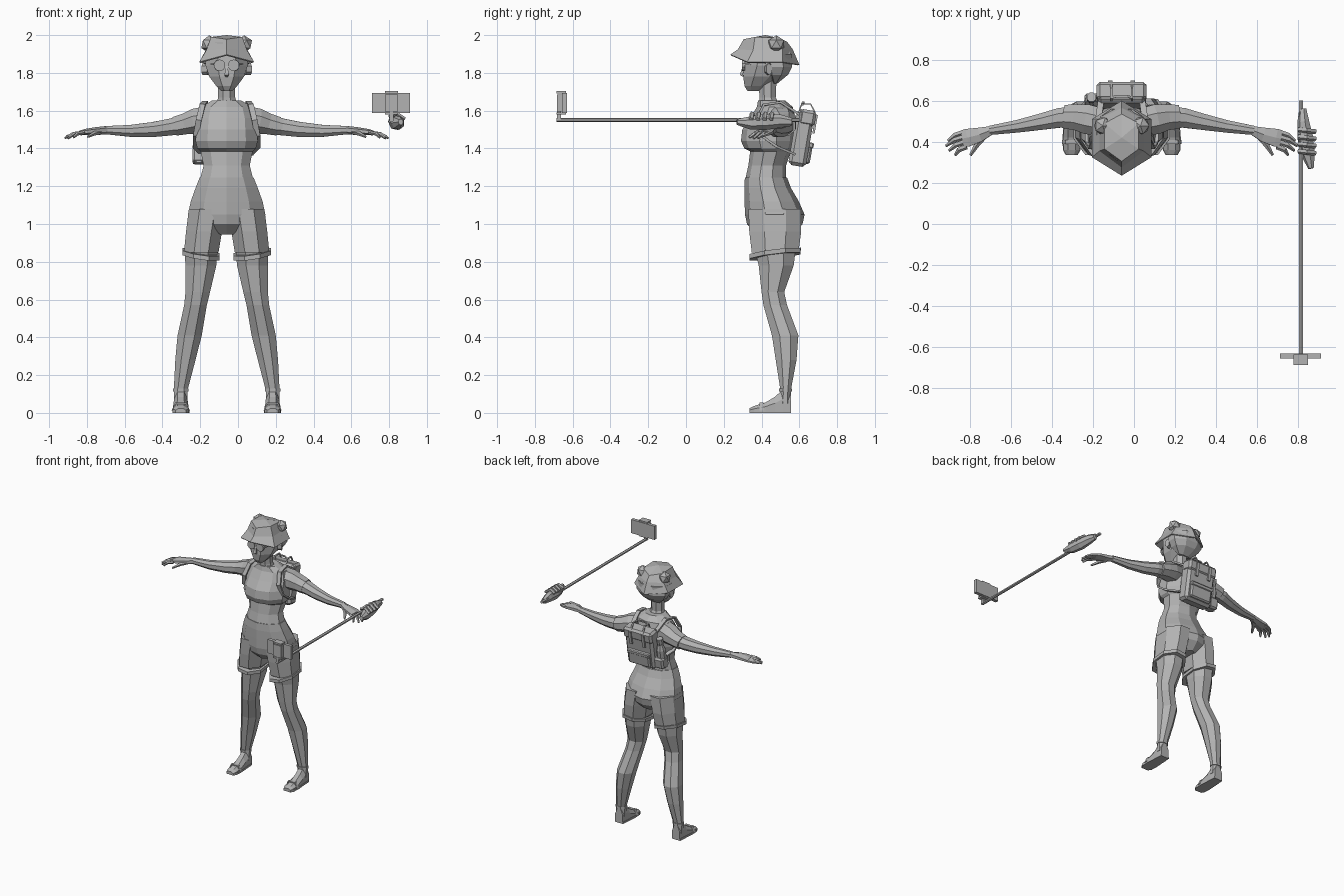
import bpy, bmesh, math
from mathutils import Vector, Matrix

CX = -0.06  # middle of the figure
grey = bpy.data.materials.new("plain grey")
grey.diffuse_color = (0.45, 0.45, 0.45, 1)


def finish(name, bm):
    bmesh.ops.recalc_face_normals(bm, faces=bm.faces[:])
    me = bpy.data.meshes.new(name)
    bm.to_mesh(me)
    bm.free()
    me.materials.append(grey)
    ob = bpy.data.objects.new(name, me)
    bpy.context.collection.objects.link(ob)
    return ob


def skin(name, rings, caps=True):
    """Bridge a list of equal-length point rings."""
    bm = bmesh.new()
    vs = [[bm.verts.new(p) for p in r] for r in rings]
    n = len(vs[0])
    for a, b in zip(vs, vs[1:]):
        for i in range(n):
            bm.faces.new((a[i], a[(i + 1) % n], b[(i + 1) % n], b[i]))
    if caps:
        bm.faces.new(vs[0])
        bm.faces.new(vs[-1])
    return finish(name, bm)


def oval(c, a, b, n):
    c, a, b = Vector(c), Vector(a), Vector(b)
    return [c + a * math.cos(t) + b * math.sin(t)
            for t in (math.tau * (i + 0.5) / n for i in range(n))]


def stack(name, rows, n=10):
    """Upright body: rows of x0, x1, y front, y back, z (optional z tilt)."""
    f = 1 / math.cos(math.pi / n)
    return skin(name, [oval(((r[0] + r[1]) / 2, (r[2] + r[3]) / 2, r[4]),
                            (abs(r[1] - r[0]) / 2 * f, 0, r[5] if len(r) > 5 else 0),
                            (0, (r[3] - r[2]) / 2 * f, r[6] if len(r) > 6 else 0), n)
                       for r in rows])


def centred(name, rows, n=10):
    return stack(name, [(CX - r[1], CX + r[1], r[2], r[3], r[0]) for r in rows], n)


def tube(name, pts, radii, n=6, ref=(1, 0, 0)):
    """Sweep along a path; radii are (along ref, across ref) pairs."""
    P = [Vector(p) for p in pts]
    rings = []
    for i, p in enumerate(P):
        t = (P[min(i + 1, len(P) - 1)] - P[max(i - 1, 0)]).normalized()
        r = Vector(ref)
        u = (r - t * r.dot(t)).normalized()
        ra = radii[i] if isinstance(radii, list) else radii
        rings.append(oval(p, u * ra[0], t.cross(u) * ra[1], n))
    return skin(name, rings)


def box(name, loc, size, bevel=0.0, tilt=0.0, pivot=None):
    bm = bmesh.new()
    bmesh.ops.create_cube(bm, size=1)
    bmesh.ops.scale(bm, vec=size, verts=bm.verts[:])
    if bevel:
        bmesh.ops.bevel(bm, geom=bm.edges[:], offset=bevel, segments=1, affect='EDGES')
    rot = Matrix.Rotation(tilt, 4, 'X')
    m = Matrix.Translation(pivot) @ rot @ Matrix.Translation(loc) if pivot else Matrix.Translation(loc) @ rot
    bm.transform(m)
    return finish(name, bm)


# Torso and neck: z, half width, front, back
centred("torso", [(1.24, .14, .32, .525), (1.31, .122, .335, .525), (1.385, .138, .345, .55),
                  (1.40, .155, .315, .56), (1.44, .165, .298, .57), (1.50, .16, .305, .575),
                  (1.56, .155, .345, .575), (1.62, .135, .38, .56), (1.655, .075, .385, .52)])
centred("neck", [(1.62, .06, .39, .50), (1.67, .045, .39, .475), (1.78, .045, .38, .48)], 8)
centred("shorts_waist", [(1.245, .143, .317, .53), (1.19, .165, .315, .55), (1.12, .19, .317, .59),
                         (1.05, .205, .32, .62), (1.0, .18, .33, .61), (.945, .05, .38, .56)])

# Head, hair and face
centred("head", [(1.705, .03, .325, .395), (1.73, .055, .31, .43), (1.78, .092, .303, .50),
                 (1.84, .112, .305, .55), (1.90, .112, .31, .555), (1.94, .09, .33, .53)], 8)
centred("hair", [(1.745, .05, .46, .485), (1.79, .10, .42, .54), (1.83, .122, .41, .56),
                 (1.90, .122, .38, .56)], 8)
tube("nose", [(CX, .305, 1.835), (CX, .293, 1.79), (CX, .31, 1.778)],
     [(.008, .006), (.016, .012), (.008, .004)], 4)
for s in (-1, 1):
    tube("glasses_lens", [(CX + s * .037, .312, 1.84), (CX + s * .037, .296, 1.84)], (.031, .031), 10)
    tube("glasses_arm", [(CX + s * .066, .305, 1.845), (CX + s * .116, .42, 1.85)], (.005, .005), 4, (0, 0, 1))
    tube("ear", [(CX + s * .10, .43, 1.82), (CX + s * .128, .44, 1.82)], (.018, .032), 6, (0, 1, 0))

# Pointed six-sided bucket hat
def hexagon(w, front, side_f, side_b, back):
    return [(CX, *front), (CX + w, *side_f), (CX + w, *side_b),
            (CX, *back), (CX - w, *side_b), (CX - w, *side_f)]


brim = hexagon(.145, (.235, 1.897), (.325, 1.858), (.51, 1.858), (.60, 1.843))
base = hexagon(.108, (.275, 1.925), (.355, 1.92), (.51, 1.925), (.565, 1.925))
crown = hexagon(.083, (.305, 1.978), (.365, 1.99), (.49, 1.985), (.535, 1.965))
hat = skin("hat", [brim, base, crown, [(CX, .42, 2.0)] * 6], caps=False)
bm = bmesh.new()
bm.from_mesh(hat.data)
bmesh.ops.remove_doubles(bm, verts=bm.verts[:], dist=.0005)
bm.to_mesh(hat.data)
bm.free()
m = hat.modifiers.new("thickness", 'SOLIDIFY')
m.thickness = .008
for s in (-1, 1):
    bm = bmesh.new()
    bmesh.ops.create_icosphere(bm, subdivisions=1, radius=.047)
    bm.transform(Matrix.Translation((CX + s * .092, .478, 1.952)))
    finish("hair_bun", bm)
    tube("hat_eye", [(CX + s * .018, .312, 1.957), (CX + s * .06, .343, 1.957)], (.006, .006), 4, (0, 0, 1))

for s in (-1, 1):
    X = lambda d: CX + s * d

    # Legs: outer, inner, front, back, height
    def limb(name, rows, n=8):
        stack(name, [(X(r[0]), X(r[1]), *r[2:]) for r in rows], n)

    limb("shorts_leg", [(.20, .005, .33, .61, 1.08), (.215, .025, .335, .61, .96),
                        (.226, .043, .348, .595, .85)])
    limb("shorts_cuff", [(.234, .037, .335, .605, .828, s * .015, .018),
                         (.234, .037, .335, .608, .852, s * .015, .018)])
    limb("leg", [(.22, .048, .365, .58, .86), (.219, .055, .385, .57, .78), (.218, .088, .40, .52, .64),
                 (.225, .105, .41, .535, .57), (.26, .132, .455, .595, .41), (.272, .165, .475, .585, .28),
                 (.28, .207, .50, .555, .12), (.28, .207, .495, .555, .05)])
    limb("ankle_strap", [(.284, .202, .493, .560, .112), (.284, .202, .493, .560, .128)])
    # Feet: y, half width, top height
    foot = [(.335, .026, .024), (.36, .040, .036), (.42, .042, .055),
            (.47, .038, .085), (.51, .036, .12), (.555, .032, .11)]
    skin("foot", [[(X(.243) - w, y, .012), (X(.243) + w, y, .012), (X(.243) + w, y, h * .6),
                   (X(.243) + w * .45, y, h), (X(.243) - w * .45, y, h), (X(.243) - w, y, h * .6)]
                  for y, w, h in foot])
    skin("sole", [[(X(.243) - w - .003, y, 0), (X(.243) + w + .003, y, 0),
                   (X(.243) + w + .003, y, .014), (X(.243) - w - .003, y, .014)] for y, w, h in foot])
    tube("sandal_strap", [(X(.199), .40, .012), (X(.215), .40, .05), (X(.271), .40, .05), (X(.287), .40, .012)],
         (.014, .006), 4, (0, 1, 0))

    # Arms: distance, y, z, half depth, half height
    def reach(name, rows, n=8):
        tube(name, [(X(r[0]), r[1], r[2]) for r in rows], [(r[3], r[4]) for r in rows], n, (0, 1, 0))

    reach("sleeve", [(.10, .495, 1.555, .075, .075), (.165, .51, 1.545, .078, .072),
                     (.22, .52, 1.53, .068, .06), (.275, .522, 1.517, .062, .054)])
    reach("arm", [(.20, .515, 1.53, .06, .055), (.30, .517, 1.513, .052, .048), (.39, .498, 1.50, .043, .043),
                  (.51, .475, 1.493, .033, .034), (.645, .455, 1.497, .024, .023)])
    reach("palm", [(.635, .456, 1.497, .024, .022), (.69, .435, 1.492, .04, .021),
                   (.75, .42, 1.487, .05, .016), (.775, .415, 1.482, .047, .013)], 6)
    for i, (ex, ey, ez) in enumerate([(.845, .405, 1.465), (.855, .38, 1.455), (.84, .357, 1.453), (.81, .335, 1.458)]):
        y0 = .452 - i * .025
        reach("finger", [(.755, y0, 1.484, .014, .011), ((.755 + ex) / 2 + .01, (y0 + ey) / 2 + .005, 1.477, .013, .010),
                         (ex, ey, ez, .007, .006)], 5)
    reach("thumb", [(.67, .43, 1.487, .018, .014), (.705, .385, 1.478, .014, .012),
                    (.735, .335, 1.462, .007, .007)], 5)

    # Shoulder strap of the backpack
    tube("shoulder_strap", [(X(.125), .575, 1.37), (X(.165), .48, 1.41), (X(.163), .395, 1.47), (X(.148), .372, 1.55),
                            (X(.128), .41, 1.63), (X(.115), .50, 1.645), (X(.10), .60, 1.58)], (.021, .009), 4)

# Tilted backpack with flap, pocket, buckles, handle and bottle
pack = dict(tilt=-.17, pivot=(CX, .612, 1.455))
box("backpack", (0, 0, 0), (.235, .095, .30), .018, **pack)
box("backpack_flap", (0, .012, .11), (.243, .088, .085), .015, **pack)
box("backpack_pocket", (0, .05, -.075), (.18, .03, .11), .01, **pack)
box("pocket_flap", (0, .055, -.03), (.186, .03, .03), .006, **pack)
for s in (-1, 1):
    box("pack_buckle", (s * .055, .058, .085), (.022, .012, .10), **pack)
    tube("pack_top_strap", [(CX + s * .05, .60, 1.60), (CX + s * .05, .612, 1.635),
                            (CX + s * .05, .66, 1.635), (CX + s * .05, .683, 1.59)], (.008, .005), 4)
tube("pack_handle", [(CX - .05, .615, 1.632), (CX - .025, .622, 1.645), (CX + .025, .622, 1.645),
                     (CX + .05, .615, 1.632)], (.008, .006), 4, (0, 1, 0))
tube("bottle", [(CX - .147, .577, 1.32), (CX - .147, .60, 1.46), (CX - .147, .607, 1.50),
                (CX - .147, .61, 1.515), (CX - .147, .617, 1.55)],
     [(.034, .034), (.034, .034), (.02, .02), (.024, .024), (.024, .024)], 8)
box("bottle_pocket", (-.143, -.005, -.095), (.078, .08, .085), .012, **pack)

# Floating camera stick with grip and phone
tube("stick", [(.812, .60, 1.55), (.812, -.685, 1.55)], (.012, .010), 6)
tube("stick_grip", [(.822, .56, 1.54), (.825, .50, 1.545), (.835, .42, 1.54), (.848, .34, 1.535), (.862, .27, 1.54)],
     [(.018, .022), (.030, .036), (.040, .043), (.036, .036), (.014, .016)], 7)
for i in range(4):
    tube("grip_ridge", [(.80, .46 - i * .035, 1.565), (.84, .455 - i * .035, 1.585), (.882, .45 - i * .035, 1.555)],
         (.013, .011), 5, (0, 1, 0))
box("stick_neck", (.812, -.672, 1.57), (.022, .022, .05))
box("phone", (.81, -.643, 1.64), (.20, .025, .105))
box("clamp_back", (.812, -.668, 1.64), (.07, .03, .09))
for z in (1.585, 1.697):
    box("clamp_jaw", (.812, -.66, z), (.07, .05, .012))
